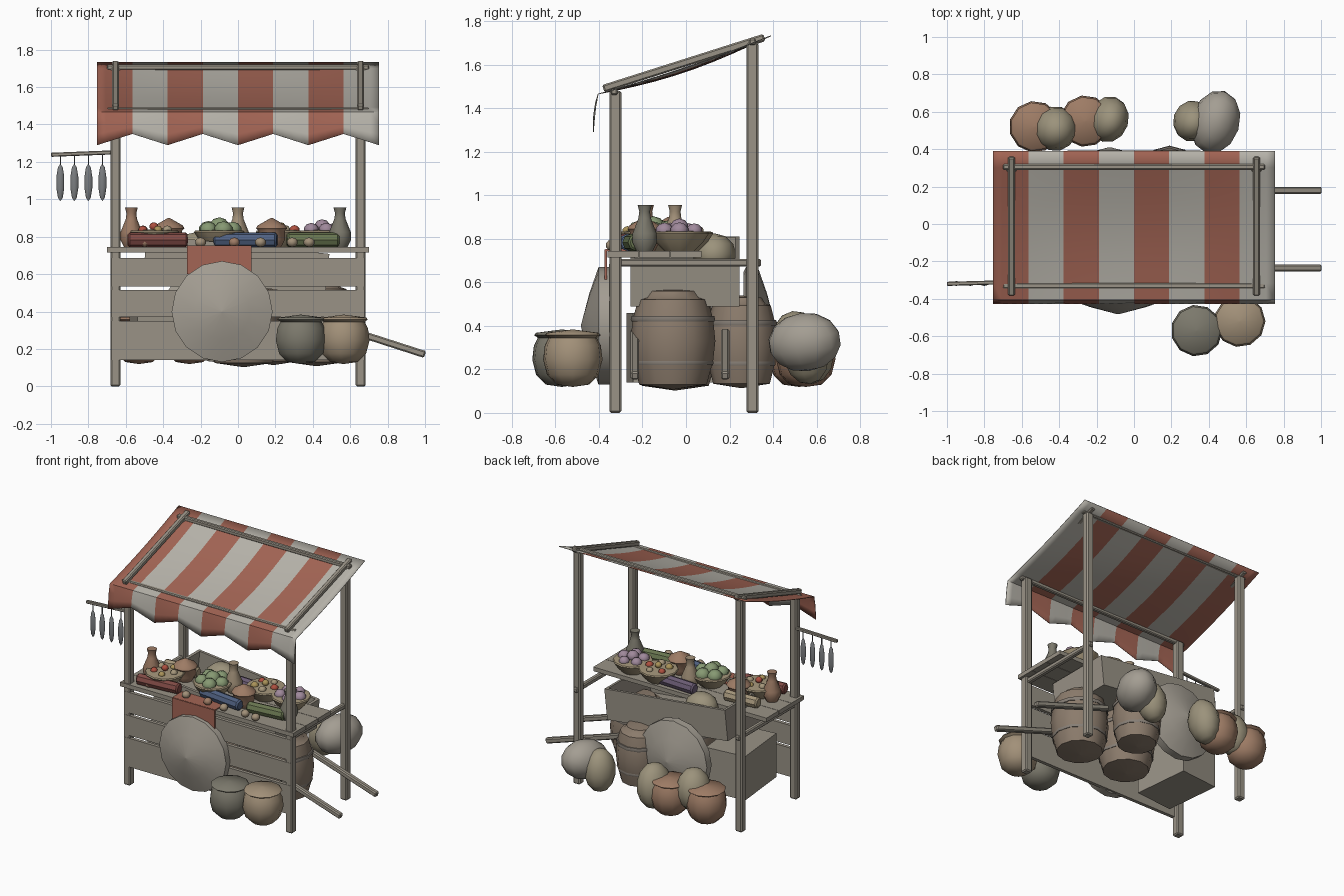
import bpy, bmesh, math, random
from mathutils import Matrix, Vector, Euler

random.seed(4)
default_cube = bpy.data.objects.get("Cube")
if default_cube:
    bpy.data.objects.remove(default_cube, do_unlink=True)


def material(name, r, g, b):
    m = bpy.data.materials.new(name)
    m.use_nodes = True
    colour = (r, g, b, 1)
    m.diffuse_color = colour
    m.node_tree.nodes["Principled BSDF"].inputs["Base Color"].default_value = colour
    return m


WOOD = material("wood", .32, .29, .24)
DARK = material("dark_wood", .24, .21, .18)
RED = material("red_cloth", .37, .13, .09)
WHITE = material("pale_cloth", .48, .46, .41)
CLAY = material("clay", .34, .2, .13)
TAN = material("tan", .36, .28, .19)
STONE = material("stone", .2, .19, .15)
SACK = material("sacking", .33, .29, .2)
LINEN = material("linen", .37, .34, .29)
BARREL = material("barrel_wood", .26, .2, .15)
STRAW = material("straw", .38, .31, .2)
STEEL = material("fish_grey", .2, .21, .22)
ROSE = material("rose", .22, .07, .06)
BLUE = material("blue", .08, .12, .22)
PURPLE = material("purple", .15, .11, .18)
OLIVE = material("olive", .14, .18, .08)
GREEN = material("green_fruit", .24, .32, .17)
PINK = material("pink_fruit", .35, .25, .33)
YELLOW = material("yellow_fruit", .4, .29, .1)
SCARLET = material("scarlet_fruit", .42, .08, .05)


def finish(name, bm, mat, smooth=False):
    bmesh.ops.recalc_face_normals(bm, faces=bm.faces)
    mesh = bpy.data.meshes.new(name)
    bm.to_mesh(mesh)
    bm.free()
    ob = bpy.data.objects.new(name, mesh)
    bpy.context.collection.objects.link(ob)
    mesh.materials.append(mat)
    if smooth:
        bpy.ops.object.select_all(action='DESELECT')
        ob.select_set(True)
        bpy.context.view_layer.objects.active = ob
        bpy.ops.object.shade_smooth_by_angle(angle=math.radians(42))
    return ob


def box(name, centre, size, mat=WOOD, turn=(0, 0, 0), bevel=0):
    bm = bmesh.new()
    place = Matrix.LocRotScale(Vector(centre), Euler(turn), Vector(size))
    bmesh.ops.create_cube(bm, size=1, matrix=place)
    if bevel:
        bmesh.ops.bevel(bm, geom=bm.edges[:], offset=bevel, segments=1, affect='EDGES')
    return finish(name, bm, mat)


def bar(name, a, b, width=.035, mat=WOOD):
    """A square pole with chamfered edges between two points."""
    a, b = Vector(a), Vector(b)
    turn = (b - a).to_track_quat('Z', 'Y').to_euler()
    return box(name, (a + b) / 2, (width, width, (b - a).length), mat, turn, width * .2)


def lathe(name, profile, place, mat, sides=12, turn=(0, 0, 0)):
    """Spin (radius, height) pairs about z and close both ends."""
    bm = bmesh.new()
    rings = []
    for r, h in profile:
        rings.append([bm.verts.new((r * math.cos(i * math.tau / sides),
                                    r * math.sin(i * math.tau / sides), h))
                      for i in range(sides)])
    for low, high in zip(rings, rings[1:]):
        for i in range(sides):
            j = (i + 1) % sides
            bm.faces.new((low[i], low[j], high[j], high[i]))
    bm.faces.new(rings[0])
    bm.faces.new(rings[-1])
    bm.transform(Matrix.LocRotScale(Vector(place), Euler(turn), None))
    return finish(name, bm, mat, True)


def ball(name, place, size, mat, turn=(0, 0, 0), segments=10):
    bm = bmesh.new()
    bmesh.ops.create_uvsphere(bm, u_segments=segments, v_segments=segments // 2 + 1, radius=1)
    bm.transform(Matrix.LocRotScale(Vector(place), Euler(turn), Vector(size)))
    return finish(name, bm, mat, True)


# Frame: posts, roof bars, side rails
for side, x in (("left", .655), ("right", -.655)):
    box("front_post_" + side, (x, -.325, .74), (.055, .055, 1.48), bevel=.008)
    box("back_post_" + side, (x, .305, .85), (.055, .055, 1.7), bevel=.008)
    bar("roof_rafter_" + side, (x, -.38, 1.49), (x, .36, 1.725))
    bar("side_rail_" + side, (x, -.345, .69), (x, .345, .69))
bar("back_roof_bar", (-.7, .305, 1.705), (.7, .305, 1.705), .03)
bar("front_roof_bar", (-.7, -.33, 1.476), (.7, -.33, 1.476), .03)

# Striped awning with a sagging middle and a zigzag valance
HALF, STRIPES, PER = .753, 8, 4
columns = STRIPES * PER
bm = bmesh.new()
rows = []
for step in range(13):
    row = []
    for c in range(columns + 1):
        x = -HALF + 2 * HALF * c / columns
        sway = .4 + .6 * (1 - (x / HALF) ** 2)
        if step <= 9:
            t = step / 9
            y = .39 - .795 * t
            z = 1.735 - .268 * t - .033 * math.sin(math.pi * t) * sway
        else:
            t = (step - 9) / 3
            phase = (c / PER) % 2
            tip = 1.29 + .06 * (1 - abs(phase - 1))
            y = -.405 - .023 * t ** .6
            z = 1.467 + (tip - 1.467) * t
        row.append(bm.verts.new((x, y, z)))
    rows.append(row)
for upper, lower in zip(rows, rows[1:]):
    for c in range(columns):
        face = bm.faces.new((upper[c], upper[c + 1], lower[c + 1], lower[c]))
        face.material_index = (c // PER) % 2
awning = finish("awning", bm, RED, True)
awning.data.materials.append(WHITE)
thick = awning.modifiers.new("thickness", 'SOLIDIFY')
thick.thickness = .004

# Counter, front boards and draped cloth
for i in range(3):
    box("counter_plank", (0, -.29 + i * .145, .73), (1.4, .142, .03))
for low, high in ((.14, .35), (.37, .515), (.535, .685)):
    box("front_board", (0, -.342, (low + high) / 2), (1.35, .025, high - low))
box("draped_cloth", (-.1, -.368, .675), (.345, .012, .15), RED)
box("cloth_fold", (-.1, -.29, .748), (.345, .16, .008), RED)

# Push handles
for y in (.18, -.235):
    bar("push_handle", (.38, y, .37), (1, y, .17), .038)

# Hanging rack with dried fish
bar("hanging_pole", (-1, -.32, 1.238), (-.64, -.31, 1.252), .022)
for i in range(4):
    x = -.95 + i * .075
    bar("hook", (x, -.318, 1.16), (x, -.318, 1.245), .006, STEEL)
    ball("hanging_fish", (x, -.318, 1.09), (.022, .014, .1), STEEL, segments=8)

# Open tilted crate wedged under the counter and out at the back
TILT = Matrix.Translation((-.01, -.005, .65)) @ Matrix.Rotation(math.radians(6), 4, 'Y')
for name, place, size in (("crate_floor", (0, 0, -.1), (.96, .48, .02)),
                          ("crate_back", (0, .24, 0), (.98, .02, .22)),
                          ("crate_front", (0, -.24, 0), (.98, .02, .22)),
                          ("crate_end", (.48, 0, 0), (.02, .5, .22)),
                          ("crate_end", (-.48, 0, 0), (.02, .5, .22))):
    box(name, TILT @ Vector(place), size, WOOD, TILT.to_euler())
ball("crate_sack", (-.22, .13, .73), (.12, .1, .095), SACK)

# Storage box and barrels under the counter
box("storage_box", (-.41, -.05, .3), (.3, .42, .32), WOOD, (0, 0, .1))
BELLY = [(.005, -.012), (.155, .01), (.185, .12), (.195, .21), (.185, .31),
         (.16, .4), (.13, .41), (.11, .44), (.005, .45)]
for x, y, base, k in ((.42, -.06, .12, 1), (.03, -.05, .115, 1), (.19, .255, .125, .84)):
    lathe("barrel", [(r * k, h * (k + 1) / 2) for r, h in BELLY], (x, y, base), BARREL, 12)
    for h, r in ((.1, .183), (.3, .19)):
        lathe("barrel_hoop", [(r * k, 0), (r * k + .004, .01), (r * k, .025)],
              (x, y, base + h * (k + 1) / 2), DARK, 12)

# Large round shields standing front and back
DOME = [(.25, -.02), (.27, -.01), (.27, .045), (.15, .087), (.005, .125)]
lathe("front_shield", DOME, (-.085, -.357, .4), LINEN, 16, (math.pi / 2, 0, 0))
lathe("back_shield", DOME, (-.13, .285, .4), LINEN, 16, (-math.pi / 2, 0, 0))

# Lidded ground pots and sacks
POT = [(.005, -.005), (.075, .005), (.12, .05), (.138, .12), (.13, .185), (.112, .22),
       (.13, .232), (.12, .243), (.005, .258)]
for x, y, mat in ((.335, -.57, STONE), (.565, -.52, TAN), (-.53, .52, CLAY), (-.26, .55, CLAY)):
    lathe("ground_pot", POT, (x, y, .125), mat, 11)
for x, y, z, size, mat in ((.435, .545, .325, (.13, .175, .135), LINEN),
                           (.31, .55, .28, (.1, .11, .15), SACK),
                           (-.42, .51, .32, (.115, .12, .15), SACK),
                           (-.135, .56, .29, (.105, .125, .16), SACK)):
    ball("ground_sack", (x, y, z), size, mat, (.1, .15, -.3), 12)

# Bottles and lidded jars on the counter
BOTTLE = [(.04, 0), (.06, .04), (.058, .08), (.03, .15), (.026, .18), (.034, .21), (.02, .21)]
JAR = [(.05, 0), (.072, .04), (.07, .085), (.083, .1), (.075, .115), (.005, .155)]
TOP = .745
for x, y, mat in ((-.57, -.18, CLAY), (0, -.05, TAN), (.545, -.19, STONE)):
    lathe("bottle", BOTTLE, (x, y, TOP), mat, 10)
for x, y in ((-.37, -.08), (.18, -.19)):
    lathe("jar", JAR, (x, y, TOP), CLAY, 10)

# Filled bowls topped with produce
BOWL = [(.07, 0), (.11, .04), (.135, .08), (.13, .087), (.005, .095)]


def heap(x, y, fruits, radius, count):
    lathe("bowl", BOWL, (x, y, TOP), STRAW, 12)
    for i in range(count):
        ring = 0 if i == 0 else .072
        a = i * math.tau / max(count - 1, 1)
        lift = .11 if i == 0 else .092
        r = radius * random.uniform(.9, 1.1)
        ball("produce", (x + ring * math.cos(a), y + ring * math.sin(a), TOP + lift),
             (r, r, r * .9), fruits[i % len(fruits)], segments=8)


heap(-.45, -.2, (SCARLET, YELLOW, STRAW), .026, 6)
heap(-.1, -.15, (GREEN,), .05, 6)
heap(.23, -.01, (YELLOW, STRAW, SCARLET), .026, 6)
heap(.45, -.03, (PINK,), .04, 6)

# Cloth rolls and loose fruit
for x, y, length, spin, mat in ((-.43, -.3, .32, .08, ROSE), (.04, -.25, .34, -.12, BLUE),
                                (.4, -.24, .28, .1, OLIVE), (.05, .03, .3, -.05, PURPLE),
                                (-.44, -.02, .26, .06, STRAW)):
    half = length / 2
    lathe("cloth_roll", [(.03, -half), (.04, -half + .01), (.04, half - .01), (.03, half)],
          (x, y, TOP + .038), mat, 8, (0, math.pi / 2, spin))
for x in (-.5, -.2, -.02, .12, .29, .38):
    y = random.uniform(-.34, -.31)
    ball("loose_fruit", (x, y, TOP + .025), (.03, .03, .026),
         random.choice((CLAY, TAN)), segments=8)
